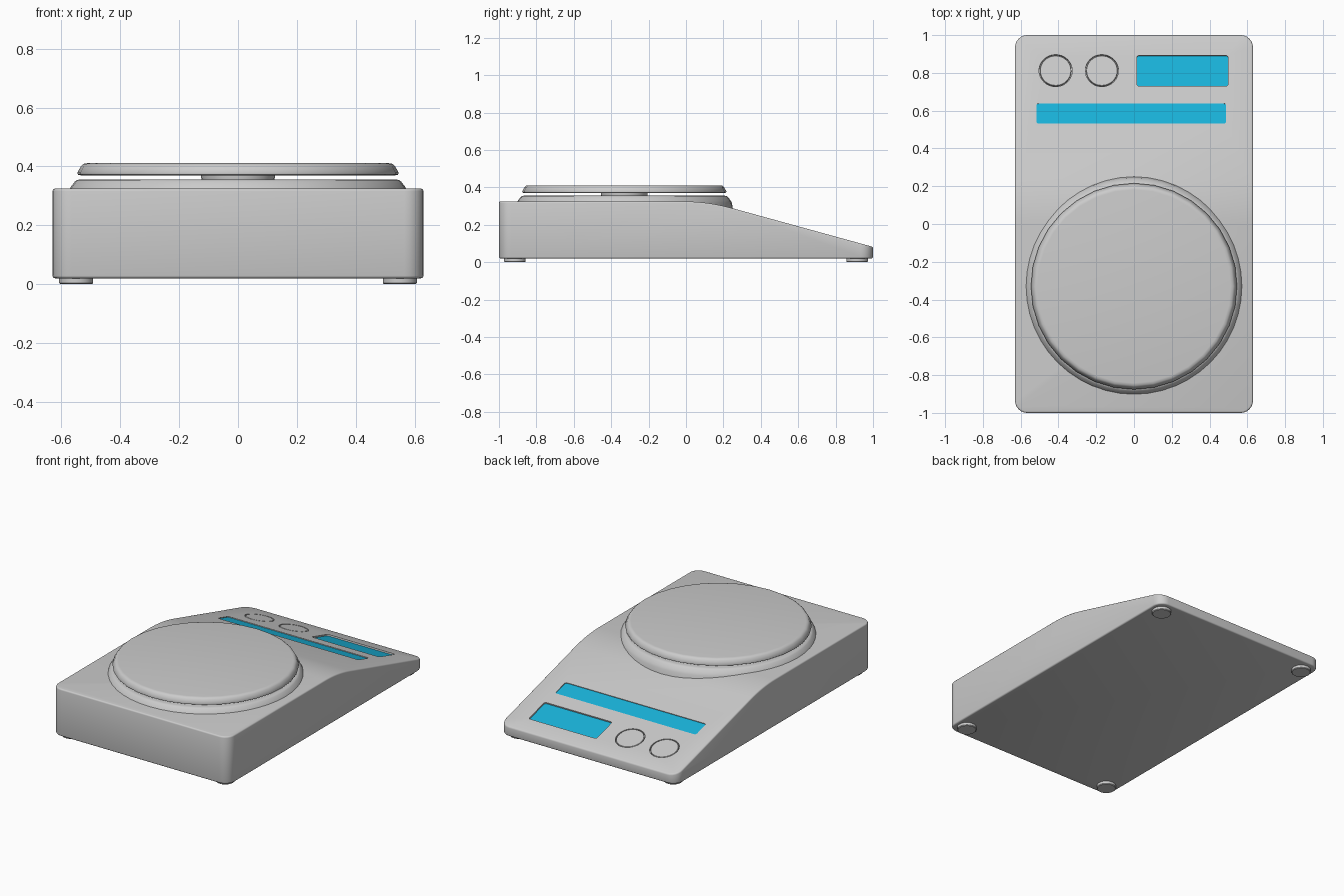
import bpy, bmesh, math
from mathutils import Matrix, Vector

if "Cube" in bpy.data.objects:
    bpy.data.objects.remove(bpy.data.objects["Cube"])

SLOPE = 0.2746
TILT = math.atan(SLOPE)
PAN_Y = -0.33


def add_object(name, bm, color=None):
    bmesh.ops.recalc_face_normals(bm, faces=bm.faces)
    me = bpy.data.meshes.new(name)
    bm.to_mesh(me)
    bm.free()
    ob = bpy.data.objects.new(name, me)
    bpy.context.collection.objects.link(ob)
    if color:
        mat = bpy.data.materials.new(name)
        mat.diffuse_color = color
        mat.use_nodes = True
        mat.node_tree.nodes["Principled BSDF"].inputs["Base Color"].default_value = mat.diffuse_color
        me.materials.append(mat)
    return ob


def smooth(ob, angle=35):
    select(ob)
    bpy.ops.object.shade_smooth_by_angle(angle=math.radians(angle))


def select(ob):
    bpy.ops.object.select_all(action='DESELECT')
    ob.select_set(True)
    bpy.context.view_layer.objects.active = ob


def on_slope(x, y):
    z = 0.082 + SLOPE * (1 - y)
    return Matrix.Translation((x, y, z)) @ Matrix.Rotation(-TILT, 4, 'X')


def lathe(name, profile, x=0, y=0, seg=32, matrix=None):
    """Closed solid of revolution from (radius, z) points, listed bottom to top."""
    bm = bmesh.new()
    rings = [[bm.verts.new((r * math.cos(2 * math.pi * i / seg),
                            r * math.sin(2 * math.pi * i / seg), z)) for i in range(seg)]
             for r, z in profile]
    for a, b in zip(rings, rings[1:]):
        for i in range(seg):
            j = (i + 1) % seg
            bm.faces.new((a[i], a[j], b[j], b[i]))
    bm.faces.new(rings[0][::-1])
    bm.faces.new(rings[-1])
    bm.transform(matrix or Matrix.Translation((x, y, 0)))
    return add_object(name, bm)


def slope_plate(name, x0, x1, y0, y1, z0, z1, color=None):
    """Rounded rectangle lying on the sloped panel; z is relative to the slope."""
    bm = bmesh.new()
    bmesh.ops.create_cube(bm, size=1)
    bm.transform(Matrix.Translation((0, 0, (z0 + z1) / 2)) @ Matrix.Diagonal(
        (x1 - x0, (y1 - y0) / math.cos(TILT), z1 - z0, 1)))
    side = [e for e in bm.edges if abs(e.verts[0].co.z - e.verts[1].co.z) > 1e-4]
    bmesh.ops.bevel(bm, geom=side, offset=0.012, segments=3, profile=0.5, affect='EDGES')
    bm.transform(on_slope((x0 + x1) / 2, (y0 + y1) / 2))
    return add_object(name, bm, color)


# Body: side profile extruded across, with rounded corners
p0, p1, p2 = Vector((-0.01, 0.325)), Vector((0.116, 0.325)), Vector((0.24, 0.291))
profile = [(-1, 0.02), (1, 0.02), (1, 0.082)]
for i in range(9):
    t = 1 - i / 8
    profile.append(tuple((1 - t) ** 2 * p0 + 2 * t * (1 - t) * p1 + t * t * p2))
profile.append((-1, 0.325))
bm = bmesh.new()
face = bm.faces.new([bm.verts.new((-0.63, y, z)) for y, z in profile])
ext = bmesh.ops.extrude_face_region(bm, geom=[face])
bmesh.ops.translate(bm, vec=(1.26, 0, 0),
                    verts=[g for g in ext['geom'] if isinstance(g, bmesh.types.BMVert)])
bmesh.ops.recalc_face_normals(bm, faces=bm.faces)
corners = [e for e in bm.edges
           if all(abs(abs(v.co.y) - 1) < 1e-4 for v in e.verts)
           and abs(e.verts[0].co.z - e.verts[1].co.z) > 1e-3]
bmesh.ops.bevel(bm, geom=corners, offset=0.065, segments=6, profile=0.5, affect='EDGES')
body = add_object("body", bm)
bev = body.modifiers.new("edge_round", 'BEVEL')
bev.width, bev.segments = 0.009, 3
bev.limit_method, bev.angle_limit = 'ANGLE', math.radians(40)
select(body)
bpy.ops.object.modifier_apply(modifier=bev.name)

# Recesses for the screen, strip and buttons
BLUE = (0.01, 0.45, 0.7, 1)
panels = [("display_screen", 0.015, 0.498, 0.73, 0.893, -0.010),
          ("label_strip", -0.517, 0.488, 0.532, 0.638, -0.005)]
buttons = [("left_button", -0.415), ("right_button", -0.17)]
cutters = [slope_plate(n + "_cutter", a, b, c, d, z, 0.05) for n, a, b, c, d, z in panels]
cutters += [lathe(n + "_cutter", [(0.088, -0.015), (0.088, 0.05)], matrix=on_slope(x, 0.812))
            for n, x in buttons]
for c in cutters:
    c.hide_render = True
    m = body.modifiers.new("recess", 'BOOLEAN')
    m.operation, m.solver, m.object = 'DIFFERENCE', 'EXACT', c
    select(body)
    bpy.ops.object.modifier_apply(modifier=m.name)
    bpy.data.objects.remove(c)
smooth(body)

# Coloured panels and round buttons set into the recesses
for n, a, b, c, d, z in panels:
    slope_plate(n, a, b, c, d, z - 0.01, z + 0.001, BLUE)
for n, x in buttons:
    smooth(lathe(n, [(0.083, -0.02), (0.083, -0.002), (0.081, 0.0)], matrix=on_slope(x, 0.812)))

# Raised collar, hub and weighing pan
smooth(lathe("pan_collar", [(0.592, 0.22), (0.582, 0.28), (0.575, 0.318), (0.568, 0.331),
                            (0.554, 0.349), (0.547, 0.354), (0.535, 0.356)], y=PAN_Y, seg=48))
smooth(lathe("pan_hub", [(0.12, 0.34), (0.125, 0.362), (0.125, 0.375)], y=PAN_Y))
smooth(lathe("weighing_pan", [(0.535, 0.37), (0.544, 0.372), (0.546, 0.379), (0.533, 0.402),
                              (0.525, 0.409), (0.512, 0.411)], y=PAN_Y), 50)

# Feet
for sx, side in ((-1, "left"), (1, "right")):
    for y, end in ((-0.915, "front"), (0.915, "back")):
        smooth(lathe(f"{end}_{side}_foot", [(0.054, 0), (0.058, 0.004), (0.058, 0.03)],
                     x=sx * 0.55, y=y))
